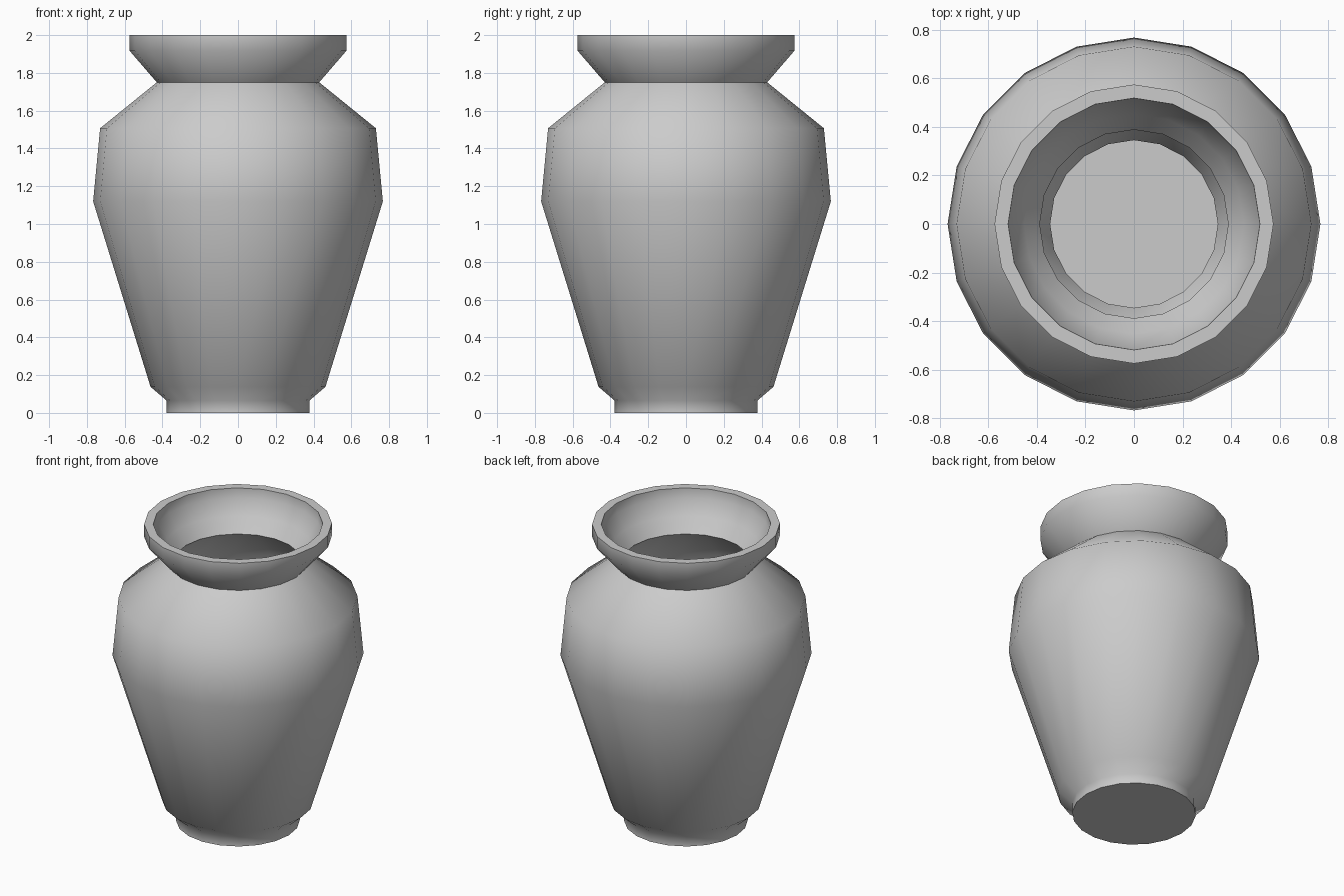
import bpy, bmesh, math

if "Cube" in bpy.data.objects:
    bpy.data.objects.remove(bpy.data.objects["Cube"])

SIDES = 20

# Wall section (radius, height): outside going up, over the lip, down the inside
profile = [
    (0.378, 0.0), (0.378, 0.065), (0.463, 0.138), (0.767, 1.12),
    (0.73, 1.507), (0.43, 1.75), (0.574, 1.917), (0.574, 2.0),
    (0.518, 2.0), (0.515, 1.935), (0.452, 1.84), (0.388, 1.75),
    (0.68, 1.485), (0.712, 1.12), (0.415, 0.165), (0.345, 0.09), (0.345, 0.055),
]


def lathe(name, points, sides):
    bm = bmesh.new()
    rings = []
    for r, z in points:
        rings.append([bm.verts.new((r * math.cos(2 * math.pi * i / sides),
                                    r * math.sin(2 * math.pi * i / sides), z))
                      for i in range(sides)])
    for lower, upper in zip(rings, rings[1:]):
        for i in range(sides):
            j = (i + 1) % sides
            bm.faces.new((lower[i], lower[j], upper[j], upper[i]))
    # Underside and inner floor
    bm.faces.new(rings[0][::-1])
    bm.faces.new(rings[-1])
    bmesh.ops.recalc_face_normals(bm, faces=bm.faces)
    mesh = bpy.data.meshes.new(name)
    bm.to_mesh(mesh)
    bm.free()
    obj = bpy.data.objects.new(name, mesh)
    bpy.context.collection.objects.link(obj)
    return obj


# Hollow vase body
vase = lathe("vase", profile, SIDES)
bpy.context.view_layer.objects.active = vase
vase.select_set(True)
bpy.ops.object.shade_smooth_by_angle(angle=math.radians(60))
